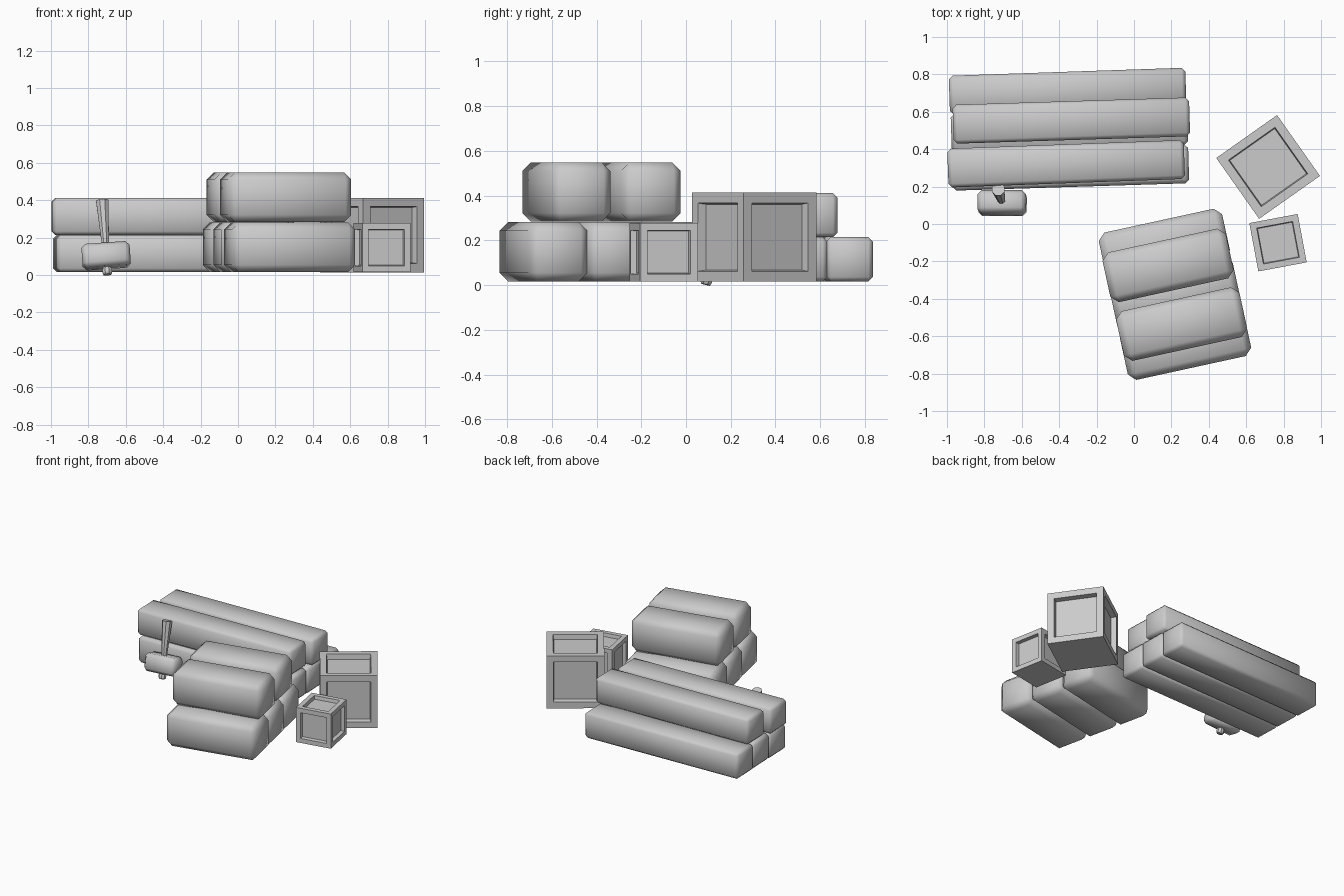
import bpy, bmesh
from math import radians, cos, sin
from mathutils import Matrix, Euler

if "Cube" in bpy.data.objects:
    bpy.data.objects.remove(bpy.data.objects["Cube"])


def finish(bm, name, loc, rot, smooth):
    bmesh.ops.recalc_face_normals(bm, faces=bm.faces)
    me = bpy.data.meshes.new(name)
    bm.to_mesh(me)
    bm.free()
    for p in me.polygons:
        p.use_smooth = smooth
    ob = bpy.data.objects.new(name, me)
    ob.location = loc
    ob.rotation_euler = rot
    bpy.context.collection.objects.link(ob)
    return ob


def chamfered_box(name, size, loc, rot, chamfer):
    bm = bmesh.new()
    bmesh.ops.create_cube(bm, size=1)
    bmesh.ops.scale(bm, vec=size, verts=bm.verts)
    bmesh.ops.bevel(bm, geom=bm.edges[:], offset=chamfer, segments=1,
                    affect='EDGES', profile=0.5)
    return finish(bm, name, loc, rot, True)


def crate(name, size, loc, turn, margin, depth):
    # cube with a sunken panel on every face but the bottom
    bm = bmesh.new()
    bmesh.ops.create_cube(bm, size=size)
    bm.normal_update()
    faces = [f for f in bm.faces if f.normal.z > -0.5]
    bmesh.ops.inset_individual(bm, faces=faces, thickness=margin, depth=0)
    bmesh.ops.inset_individual(bm, faces=faces, thickness=depth * 0.2, depth=-depth)
    return finish(bm, name, loc, (0, 0, radians(turn)), False)


# Timber stack: three beams below, two above
beams = [(-0.355, 0.71, 0.115, 1.95), (-0.345, 0.507, 0.115, 1.95),
         (-0.34, 0.302, 0.115, 1.8), (-0.335, 0.553, 0.313, 1.8),
         (-0.363, 0.322, 0.313, 2.1)]
for i, (x, y, z, a) in enumerate(beams):
    chamfered_box(f"timber_beam_{i + 1}", (1.265, 0.208, 0.198), (x, y, z),
                  (0, 0, radians(a)), 0.02)

# Stone stack: (along, across, height) in the stack's turned frame
turn = radians(12.3)
stones = [(0.134, -0.147, 0.149), (0.134, -0.413, 0.149), (0.134, -0.681, 0.149),
          (0.131, -0.255, 0.416), (0.135, -0.577, 0.416)]
for i, (u, v, z) in enumerate(stones):
    loc = (u * cos(turn) - v * sin(turn), u * sin(turn) + v * cos(turn), z)
    chamfered_box(f"stone_block_{i + 1}", (0.675, 0.272, 0.264), loc,
                  (0, 0, turn), 0.038)

# Crates
crate("large_crate", 0.398, (0.717, 0.305, 0.214), 35.2, 0.066, 0.038)
crate("small_crate", 0.263, (0.77, -0.10, 0.147), 10.6, 0.048, 0.026)

# Mallet leaning on the timber
lean = Euler((radians(-14), radians(-4), 0))
centre = (-0.705, 0.112, 0.103)
chamfered_box("mallet_head", (0.258, 0.122, 0.128), centre, lean, 0.022)
bm = bmesh.new()
rings = []
for z, r in [(-0.104, 0.022), (-0.094, 0.027), (-0.078, 0.027), (-0.06, 0.019),
             (0.07, 0.021), (0.305, 0.036)]:
    rings.append(bmesh.ops.create_circle(
        bm, segments=8, radius=r,
        matrix=Matrix.Translation((0, 0, z)) @ Matrix.Rotation(radians(22.5), 4, 'Z'))["verts"])
for a, b in zip(rings, rings[1:]):
    for k in range(8):
        n = (k + 1) % 8
        bm.faces.new((a[k], a[n], b[n], b[k]))
bm.faces.new(rings[0])
bm.faces.new(rings[-1])
finish(bm, "mallet_handle", centre, lean, False)
